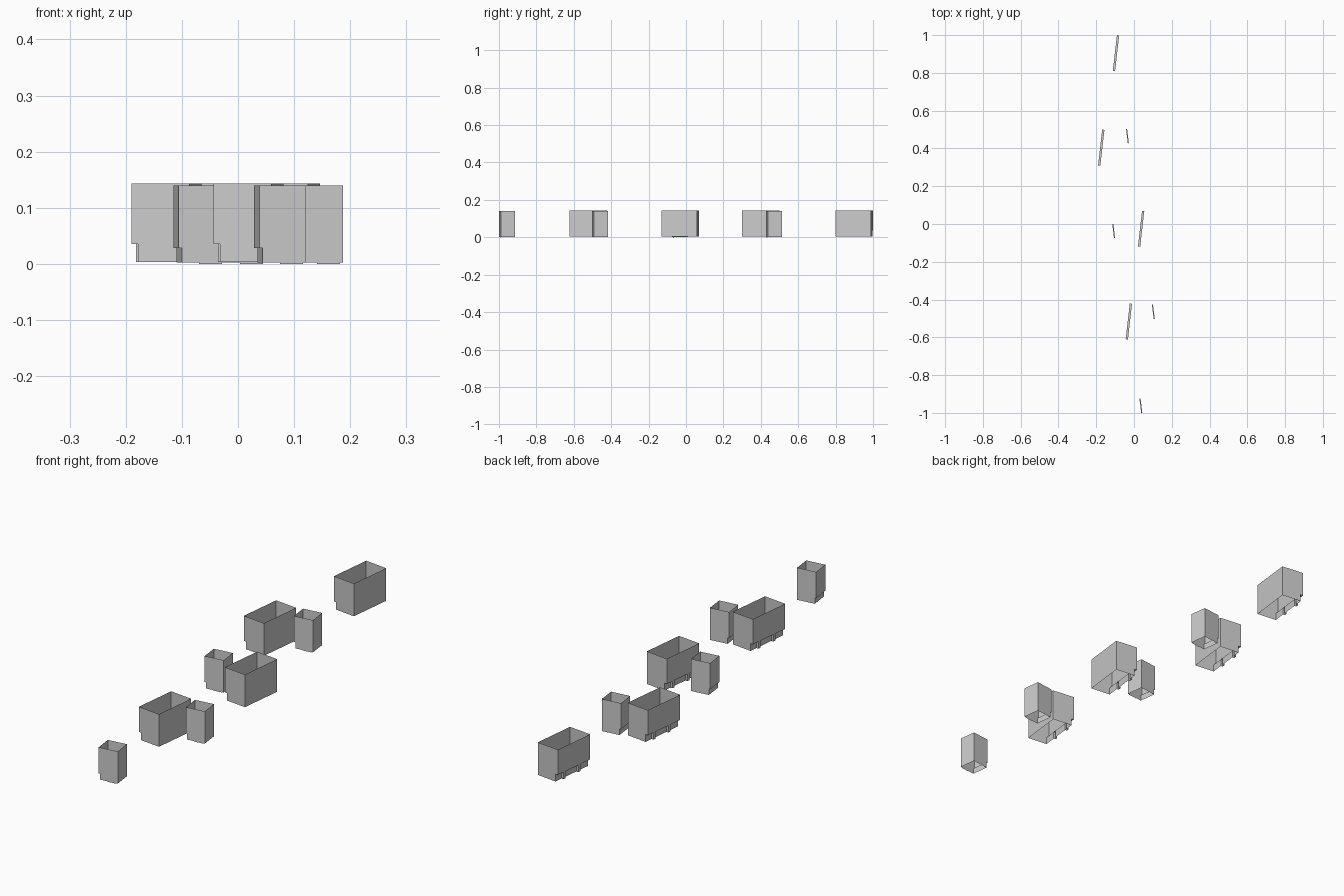
import bpy, bmesh
from math import radians

if "Cube" in bpy.data.objects:
    bpy.data.objects.remove(bpy.data.objects["Cube"])


def building(name, x, y, turn, w, d, top, base, ledge, recess, posts=(), step=None):
    """Open-ended wall shell; origin is the front left corner of the upper storey."""
    bm = bmesh.new()

    def face(pts):
        bm.faces.new([bm.verts.new(p) for p in pts])

    def walls(outline, z0, z1):
        for (ax, ay), (bx, by) in zip(outline, outline[1:] + outline[:1]):
            face([(ax, ay, z0), (bx, by, z0), (bx, by, z1), (ax, ay, z1)])

    # upper walls
    walls([(0, 0), (w, 0), (w, d), (0, d)], ledge, top)

    # recessed ground floor, with shallow posts along the left side
    side = [(recess, d)]
    for t in posts:
        c, h, out = d * (1 - t), 0.006, recess * 0.2
        side += [(recess, c + h), (out, c + h), (out, c - h), (recess, c - h)]
    side.append((recess, 0))
    walls([(w, 0), (w, d)] + side, base, ledge)

    # overhang above the recess
    face([(0, 0, ledge), (recess, 0, ledge), (recess, d, ledge), (0, d, ledge)])

    # door sill strip below the front wall
    if step:
        a, b = step
        face([(a, 0, 0), (b, 0, 0), (b, 0, base), (a, 0, base)])

    bmesh.ops.remove_doubles(bm, verts=bm.verts, dist=1e-5)
    bmesh.ops.recalc_face_normals(bm, faces=bm.faces)
    mesh = bpy.data.meshes.new(name)
    bm.to_mesh(mesh)
    bm.free()
    ob = bpy.data.objects.new(name, mesh)
    ob.location = (x, y, 0)
    ob.rotation_euler.z = radians(turn)
    bpy.context.collection.objects.link(ob)


# four long buildings
for x, y in [(-0.112, 0.811), (-0.19, 0.311), (0.021, -0.119), (-0.044, -0.61)]:
    building("long_building", x, y, -6.5, 0.104, 0.19, 0.143, 0.003, 0.035, 0.012,
             posts=(0.22, 0.68))

# four small buildings
for x, y in [(0.038, -1.0), (0.104, -0.503), (-0.106, -0.075), (-0.033, 0.427)]:
    building("small_building", x, y, 7, 0.084, 0.076, 0.14, 0.002, 0.028, 0.006,
             step=(0.037, 0.078))
